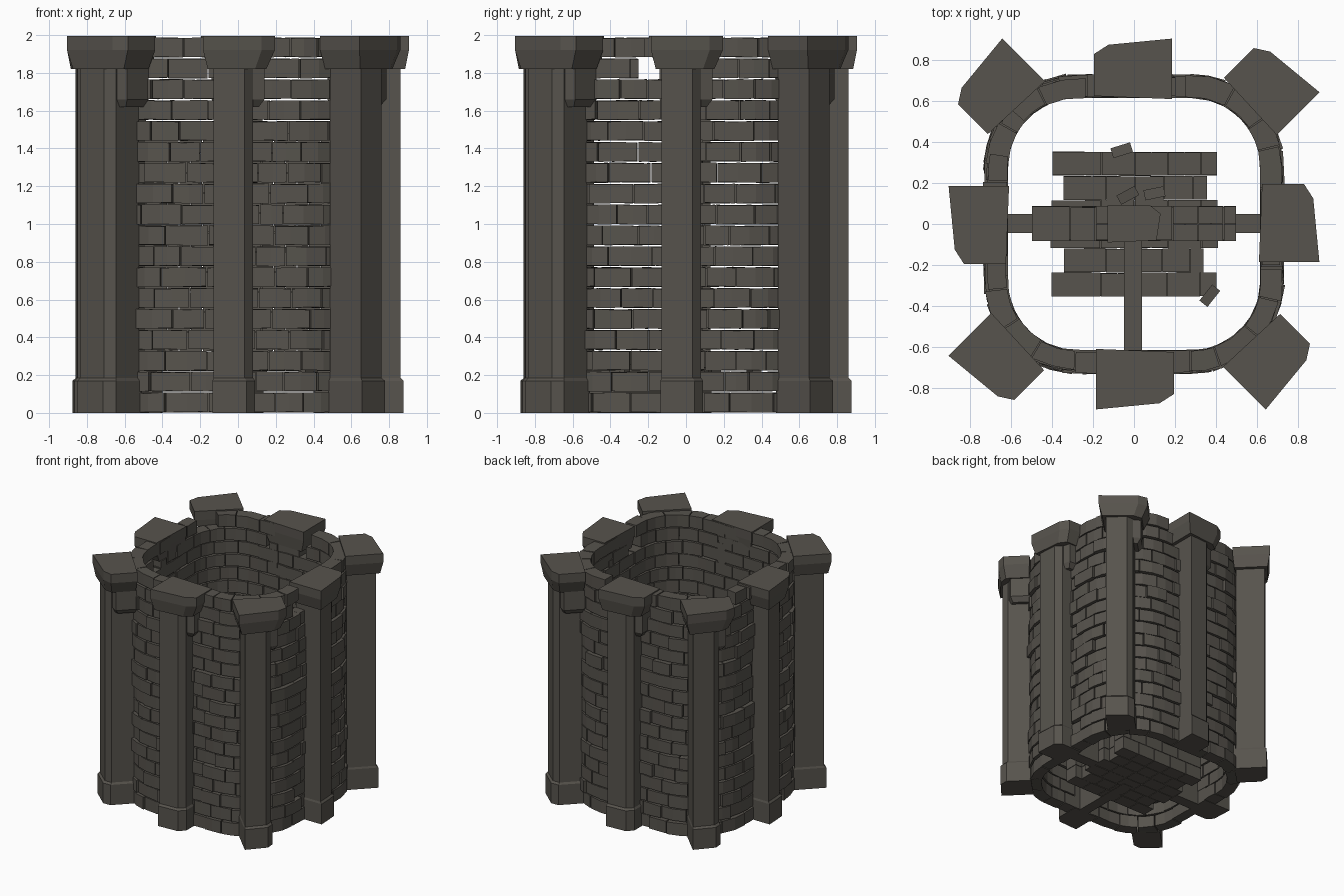
import bpy, bmesh, math, random
from math import sin, cos, pi

random.seed(7)
if "Cube" in bpy.data.objects:
    bpy.data.objects.remove(bpy.data.objects["Cube"])

stone = bpy.data.materials.new("dark_stone")
stone.use_nodes = True
COLOR = (0.095, 0.087, 0.074, 1)
stone.diffuse_color = COLOR
stone.node_tree.nodes["Principled BSDF"].inputs["Base Color"].default_value = COLOR


def jit(a):
    return random.uniform(-a, a)


def prism(bm, low, z0, high, z1, tilt=0.0):
    """Closed solid between two outlines with equal point counts."""
    a = [bm.verts.new((x, y, z0 + jit(tilt))) for x, y in low]
    b = [bm.verts.new((x, y, z1 + jit(tilt))) for x, y in high]
    n = len(a)
    bm.faces.new(a[::-1])
    bm.faces.new(b)
    for i in range(n):
        j = (i + 1) % n
        bm.faces.new((a[i], a[j], b[j], b[i]))


def rect(x0, x1, y0, y1):
    return [(x0, y0), (x1, y0), (x1, y1), (x0, y1)]


def finish(name, bm):
    bmesh.ops.recalc_face_normals(bm, faces=bm.faces)
    mesh = bpy.data.meshes.new(name)
    bm.to_mesh(mesh)
    bm.free()
    mesh.materials.append(stone)
    obj = bpy.data.objects.new(name, mesh)
    bpy.context.collection.objects.link(obj)
    return obj


# Rounded square wall path
HALF, RAD = 0.67, 0.39
SIDE = 2 * (HALF - RAD)
ARC = RAD * pi / 2
LENGTH = 4 * (SIDE + ARC)


def wall_point(s, offset):
    s %= LENGTH
    quarter, s = divmod(s, SIDE + ARC)
    if s < SIDE:
        x, y = HALF + offset, s - SIDE / 2
    else:
        a = (s - SIDE) / RAD
        x = HALF - RAD + (RAD + offset) * cos(a)
        y = HALF - RAD + (RAD + offset) * sin(a)
    q = quarter * pi / 2
    return x * cos(q) - y * sin(q), x * sin(q) + y * cos(q)


# Wall of loose brick courses, ragged at the top
ROWS, COUNT = 18, 26
pitch = 1.99 / ROWS
bm = bmesh.new()
for row in range(ROWS):
    step = LENGTH / COUNT
    cuts = [(i + row % 2 * 0.5) * step + jit(0.035) for i in range(COUNT)]
    cuts.append(cuts[0] + LENGTH)
    for s0, s1 in zip(cuts, cuts[1:]):
        if row == ROWS - 2 and random.random() < 0.2:
            continue
        if row == ROWS - 1 and random.random() < 0.12:
            continue
        s0, s1 = s0 + 0.003, s1 - 0.003
        out, inn = 0.05 + jit(0.013), -0.05 + jit(0.006)
        mid = (s0 + s1) / 2
        outline = [wall_point(s0, inn), wall_point(s0, out + jit(0.006)),
                   wall_point(mid, out), wall_point(s1, out + jit(0.006)),
                   wall_point(s1, inn), wall_point(mid, inn)]
        z = row * pitch
        prism(bm, outline, z + 0.005, outline, z + pitch - 0.005, 0.003)
finish("brick_wall", bm)

# Pillar outlines as (outward, sideways) distances
CAP = [(0.61, -0.185), (0.905, -0.185), (0.875, 0.125), (0.83, 0.195), (0.625, 0.195)]
SHAFT = [(0.63, -0.13), (0.86, -0.13), (0.85, 0.035), (0.805, 0.08), (0.63, 0.08)]
BASE = [(0.62, -0.135), (0.875, -0.135), (0.865, 0.045), (0.815, 0.09), (0.62, 0.09)]
NECK = [(0.62, -0.16), (0.885, -0.16), (0.86, 0.09), (0.815, 0.15), (0.63, 0.15)]
BRACKET = [(0.62, 0.07), (0.8, 0.07), (0.78, 0.14), (0.62, 0.14)]
BRACKET_FOOT = [(0.62, 0.07), (0.78, 0.07), (0.76, 0.11), (0.62, 0.11)]


def pillar(index):
    angle = index * pi / 4
    push = 0.19 if index % 2 else 0.0

    def place(outline):
        return [((r + push) * cos(angle) - t * sin(angle),
                 (r + push) * sin(angle) + t * cos(angle)) for r, t in outline]

    bm = bmesh.new()
    for low, z0, high, z1 in ((BASE, 0, BASE, 0.17), (BASE, 0.17, SHAFT, 0.185),
                              (SHAFT, 0.185, SHAFT, 1.82), (NECK, 1.82, CAP, 1.92),
                              (CAP, 1.92, CAP, 1.995),
                              (BRACKET_FOOT, 1.62, BRACKET, 1.66),
                              (BRACKET, 1.66, BRACKET, 1.78),
                              (BRACKET, 1.78, NECK[2:4] + NECK[4:] + [NECK[0]], 1.82)):
        if len(low) == 4 and z1 == 1.82:
            high = BRACKET
        prism(bm, place(low), z0, place(high), z1)
    finish("pillar_%d" % (index + 1), bm)


for i in range(8):
    pillar(i)


def courses(bm, x0, x1, y0, y1, z0, z1, rows, cols, rough):
    """Stacked rows of bricks filling a box."""
    h, w = (z1 - z0) / rows, (x1 - x0) / cols
    for r in range(rows):
        shift = r % 2 * w / 2
        edges = [x0] + [x0 + i * w + shift for i in range(1, cols)] + [x1]
        for a, b in zip(edges, edges[1:]):
            outline = rect(a + 0.002, b - 0.002, y0 + jit(rough), y1 + jit(rough))
            prism(bm, outline, z0 + r * h + 0.002, outline, z0 + (r + 1) * h - 0.002)


# Paved platform inside the wall
bm = bmesh.new()
for k in range(6):
    y = -0.355 + k * 0.118
    wide = 0.35 if k in (1, 4) else 0.41
    courses(bm, -wide + jit(0.01), wide + jit(0.01), y + 0.002, y + 0.116, 0, 0.22, 2, 5, 0.002)
finish("platform", bm)

# Inner cross wall in two brick layers
bm = bmesh.new()
for y0, y1 in ((-0.08, 0.0), (0.0, 0.085)):
    courses(bm, -0.5, 0.5, y0, y1, 0.22, 1.48, 12, 8, 0.004)
finish("inner_wall", bm)

# Capstone of the inner wall
bm = bmesh.new()
top = [(-0.13, -0.09), (0.11, -0.08), (0.13, 0.05), (0.08, 0.09), (-0.13, 0.09)]
prism(bm, top, 1.48, top, 1.54)
finish("inner_capstone", bm)

# Ties from platform to pillars
bm = bmesh.new()
for outline in (rect(-0.65, -0.4, -0.045, 0.05), rect(0.4, 0.65, -0.045, 0.05),
                rect(-0.05, 0.04, -0.65, -0.08)):
    prism(bm, outline, 0.0, outline, 0.26)
finish("tie_beams", bm)

# Fallen stones on the platform
bm = bmesh.new()
for x, y, a in ((0.37, -0.35, 0.9), (-0.06, 0.36, 0.3), (-0.03, 0.14, 0.5), (0.1, 0.15, 0.2)):
    quad = [(x + u * cos(a) - v * sin(a), y + u * sin(a) + v * cos(a))
            for u, v in rect(-0.05, 0.05, -0.025, 0.025)]
    prism(bm, quad, 0.2, quad, 0.25, 0.01)
finish("fallen_stones", bm)
